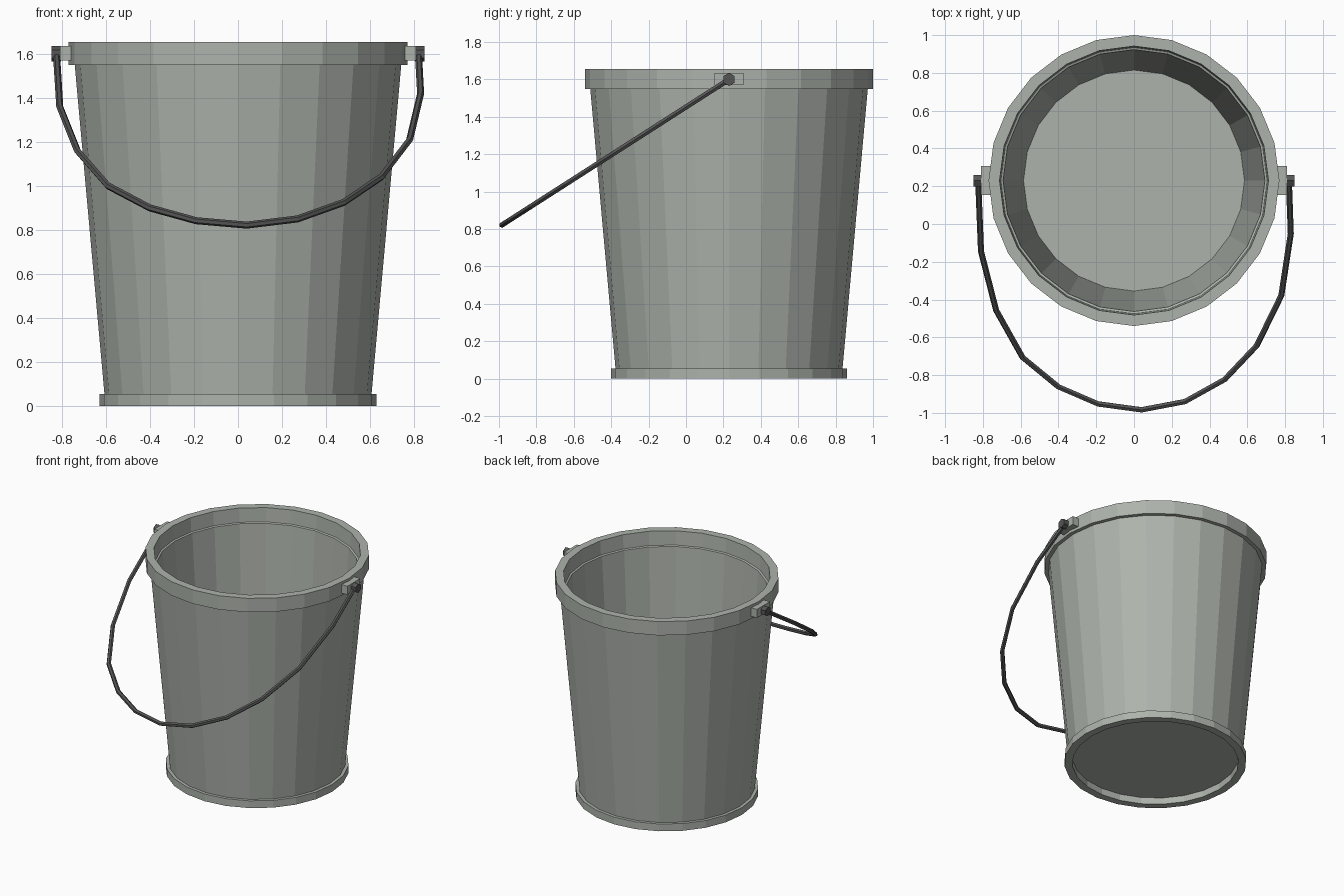
import bpy, bmesh, math
from mathutils import Vector, Matrix

if "Cube" in bpy.data.objects:
    bpy.data.objects.remove(bpy.data.objects["Cube"])

CY = 0.23      # bucket axis in y
SIDES = 24


def material(name, c):
    m = bpy.data.materials.new(name)
    m.diffuse_color = (*c, 1)
    m.use_nodes = True
    m.node_tree.nodes["Principled BSDF"].inputs["Base Color"].default_value = m.diffuse_color
    return m


steel = material("galvanised_steel", (0.42, 0.45, 0.41))
iron = material("dark_iron", (0.09, 0.09, 0.09))


def finish(name, bm, mat):
    bmesh.ops.recalc_face_normals(bm, faces=bm.faces)
    me = bpy.data.meshes.new(name)
    bm.to_mesh(me)
    bm.free()
    me.materials.append(mat)
    ob = bpy.data.objects.new(name, me)
    bpy.context.collection.objects.link(ob)
    return ob


def lathe(name, profile, mat):
    # Revolve an (r, z) profile; first and last points are capped
    bm = bmesh.new()
    rings = []
    for r, z in profile:
        rings.append([bm.verts.new((r * math.cos(2 * math.pi * i / SIDES),
                                    CY + r * math.sin(2 * math.pi * i / SIDES), z))
                      for i in range(SIDES)])
    for a, b in zip(rings, rings[1:]):
        for i in range(SIDES):
            j = (i + 1) % SIDES
            bm.faces.new((a[i], a[j], b[j], b[i]))
    bm.faces.new(rings[0])
    bm.faces.new(rings[-1])
    return finish(name, bm, mat)


# Bucket shell: recessed underside, foot ring, tapered wall, rim, inside
lathe("bucket", [(0.575, 0.05), (0.575, 0), (0.63, 0), (0.63, 0.055), (0.607, 0.055),
                 (0.742, 1.55), (0.77, 1.55), (0.77, 1.655), (0.712, 1.655),
                 (0.705, 1.55), (0.693, 1.545), (0.585, 0.065)], steel)

# Lugs and pivot pins on both sides
for side, s in (("left", -1), ("right", 1)):
    bm = bmesh.new()
    bmesh.ops.create_cube(bm, size=1, matrix=Matrix.Translation((s * 0.777, CY, 1.603))
                          @ Matrix.Diagonal((0.066, 0.155, 0.065, 1)))
    finish("lug_" + side, bm, steel)
    bm = bmesh.new()
    bmesh.ops.create_cone(bm, cap_ends=True, segments=6, radius1=0.035, radius2=0.035,
                          depth=0.045, matrix=Matrix.Translation((s * 0.826, CY, 1.6))
                          @ Matrix.Rotation(math.pi / 2, 4, 'Y')
                          @ Matrix.Rotation(math.pi / 6, 4, 'Z'))
    finish("pin_" + side, bm, iron)

# Bail handle: hexagonal wire swept along a tilted hanging arc
arc = [(-0.825, 1.6), (-0.81, 1.36), (-0.73, 1.16), (-0.59, 1.0), (-0.40, 0.9),
       (-0.19, 0.842), (0.04, 0.822), (0.27, 0.85), (0.48, 0.925), (0.65, 1.04),
       (0.78, 1.21), (0.83, 1.42), (0.82, 1.6)]
path = [Vector((x, CY - (1.6 - z) * 1.56, z)) for x, z in arc]
normal = Vector((0, 1, -1.56)).normalized()
normal = Vector((1, 0, 0)).cross(Vector((0, 1.56, 1))).normalized()
bm = bmesh.new()
rings = []
for i, p in enumerate(path):
    t = (path[min(i + 1, len(path) - 1)] - path[max(i - 1, 0)]).normalized()
    side = t.cross(normal)
    rings.append([bm.verts.new(p + 0.016 * (math.cos(k * math.pi / 3) * side
                                            + math.sin(k * math.pi / 3) * normal))
                  for k in range(6)])
for a, b in zip(rings, rings[1:]):
    for k in range(6):
        j = (k + 1) % 6
        bm.faces.new((a[k], a[j], b[j], b[k]))
bm.faces.new(rings[0])
bm.faces.new(rings[-1])
finish("bail_handle", bm, iron)
